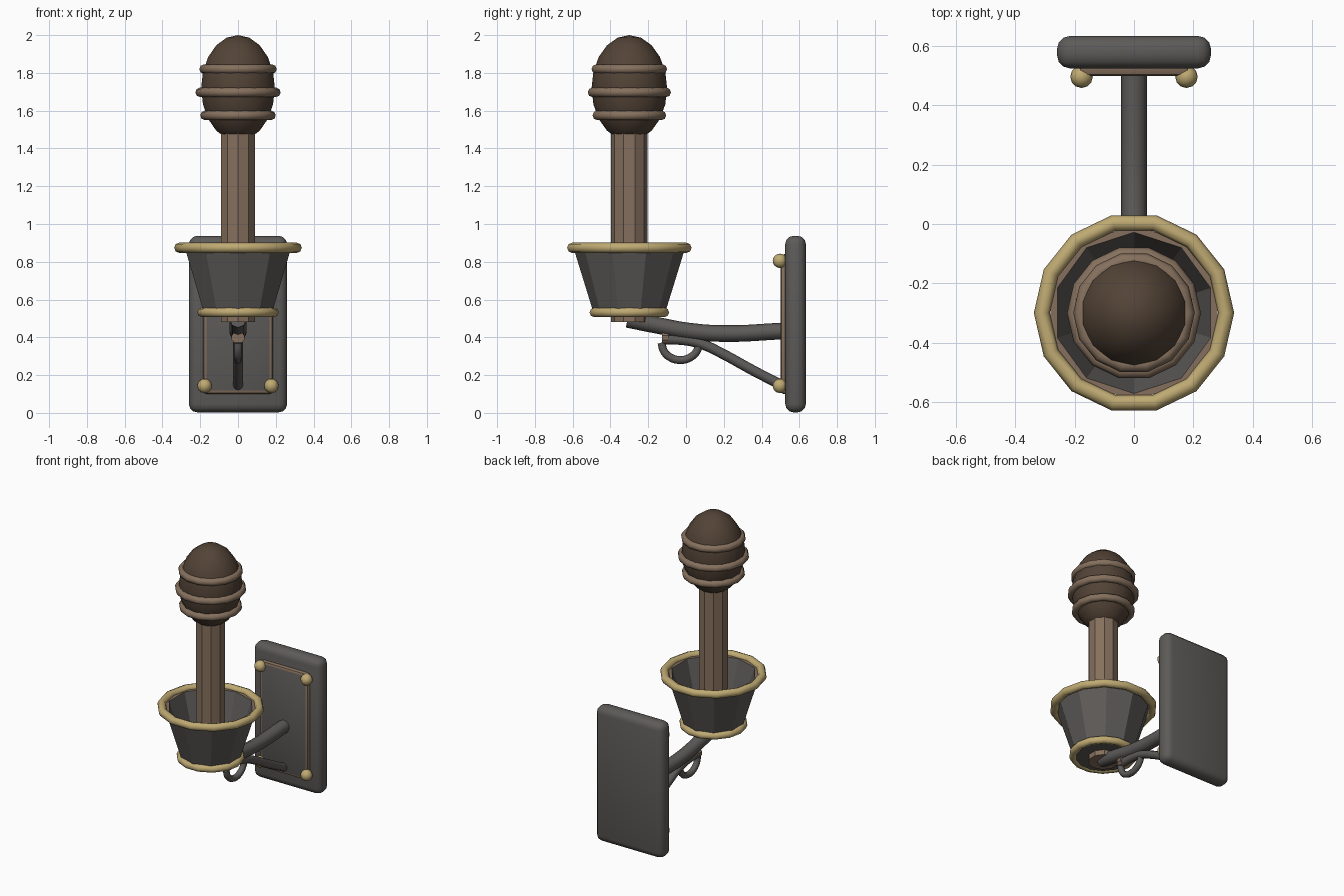
import bpy, math

if "Cube" in bpy.data.objects:
    bpy.data.objects.remove(bpy.data.objects["Cube"])

CY = -0.30  # y of the torch axis


def mat(name, rgb):
    m = bpy.data.materials.new(name)
    m.diffuse_color = (*rgb, 1)
    m.use_nodes = True
    m.node_tree.nodes["Principled BSDF"].inputs["Base Color"].default_value = m.diffuse_color
    return m


IRON = mat("iron_grey", (0.11, 0.104, 0.098))
GOLD = mat("pale_gold", (0.52, 0.40, 0.17))
WOOD = mat("brown_wood", (0.235, 0.162, 0.11))
DARK = mat("dark_brown", (0.085, 0.056, 0.037))


def finish(name, *mats, angle=30):
    o = bpy.context.object
    o.name = name
    for m in mats:
        o.data.materials.append(m)
    bpy.ops.object.transform_apply(location=False, rotation=True, scale=True)
    bpy.ops.object.shade_smooth_by_angle(angle=math.radians(angle))
    return o


def ring(name, m, z, outer, minor, segs=14):
    bpy.ops.mesh.primitive_torus_add(major_segments=segs, minor_segments=8, location=(0, CY, z),
                                     major_radius=outer - minor, minor_radius=minor)
    return finish(name, m, angle=50)


def box(name, size, loc, bevel, segs, *mats):
    bpy.ops.mesh.primitive_cube_add(size=1, location=loc)
    o = bpy.context.object
    o.scale = size
    bpy.ops.object.transform_apply(location=False, rotation=False, scale=True)
    b = o.modifiers.new("bevel", 'BEVEL')
    b.width, b.segments = bevel, segs
    bpy.ops.object.modifier_apply(modifier="bevel")
    return finish(name, *mats, angle=35)


def tube(name, m, pts, radius):
    """Round bar through (y, z) points in the x = 0 plane."""
    c = bpy.data.curves.new(name, 'CURVE')
    c.dimensions = '3D'
    c.bevel_depth, c.bevel_resolution, c.use_fill_caps = radius, 2, True
    c.resolution_u = 5
    s = c.splines.new('BEZIER')
    s.bezier_points.add(len(pts) - 1)
    for p, (y, z) in zip(s.bezier_points, pts):
        p.co = (0, y, z)
        p.handle_left_type = p.handle_right_type = 'AUTO'
    o = bpy.data.objects.new(name, c)
    bpy.context.collection.objects.link(o)
    bpy.ops.object.select_all(action='DESELECT')
    o.select_set(True)
    bpy.context.view_layer.objects.active = o
    bpy.ops.object.convert(target='MESH')
    return finish(name, m, angle=50)


# Wall plate with a brown-edged raised panel
box("wall_plate", (0.52, 0.11, 0.935), (0, 0.58, 0.47), 0.045, 3, IRON)
panel = box("raised_panel", (0.37, 0.06, 0.74), (0, 0.53, 0.47), 0.018, 2, WOOD, IRON)
for f in panel.data.polygons:
    if f.normal.y < -0.98:
        f.material_index = 1

# Corner studs
for x in (-0.177, 0.177):
    for z in (0.143, 0.805):
        bpy.ops.mesh.primitive_uv_sphere_add(segments=12, ring_count=8, radius=0.038,
                                             location=(x, 0.497, z))
        finish("corner_stud", GOLD, angle=50)

# Support arm, brace and scroll
tube("upper_arm", IRON, [(-0.31, 0.495), (-0.15, 0.463), (0.0, 0.435), (0.2, 0.42), (0.52, 0.434)], 0.044)
tube("lower_brace", IRON, [(-0.12, 0.39), (0.0, 0.384), (0.09, 0.362), (0.19, 0.315),
                           (0.36, 0.222), (0.52, 0.14)], 0.027)
tube("scroll_hook", IRON, [(-0.03 + 0.1 * math.cos(a), 0.372 + 0.092 * math.sin(a))
                           for a in [math.pi + i * math.pi / 6 for i in range(7)]], 0.021)
bpy.ops.mesh.primitive_cylinder_add(vertices=10, radius=0.035, depth=0.035,
                                    location=(0, -0.11, 0.398), rotation=(math.pi / 2, 0, 0))
finish("brace_collar", WOOD)

# Hollow tapered cup: closed floor, outer wall, rim, inner wall
prof = [(0.0, 0.515), (0.185, 0.515), (0.296, 0.875), (0.272, 0.875), (0.168, 0.545), (0.0, 0.545)]
N = 10
verts, faces, rows = [], [], []
for r, z in prof[1:-1]:
    rows.append(len(verts))
    for i in range(N):
        a = 2 * math.pi * i / N
        verts.append((r * math.sin(a), r * math.cos(a), z))
for a, b in zip(rows, rows[1:]):
    for i in range(N):
        j = (i + 1) % N
        faces.append((a + j, a + i, b + i, b + j))
faces.append(tuple(range(N)))
faces.append(tuple(reversed(range(rows[-1], rows[-1] + N))))
me = bpy.data.meshes.new("cup")
me.from_pydata(verts, [], faces)
cup = bpy.data.objects.new("cup", me)
cup.location.y = CY
bpy.context.collection.objects.link(cup)
bpy.ops.object.select_all(action='DESELECT')
cup.select_set(True)
bpy.context.view_layer.objects.active = cup
bpy.ops.object.mode_set(mode='EDIT')
bpy.ops.mesh.select_all(action='SELECT')
bpy.ops.mesh.normals_make_consistent(inside=False)
bpy.ops.object.mode_set(mode='OBJECT')
finish("cup", IRON, WOOD)
for f in me.polygons:
    if f.center.z > 0.87:
        f.material_index = 1

ring("cup_top_ring", GOLD, 0.874, 0.338, 0.027)
ring("cup_bottom_ring", GOLD, 0.532, 0.216, 0.025)

# Shaft
bpy.ops.mesh.primitive_cylinder_add(vertices=10, radius=0.096, depth=1.04, location=(0, CY, 1.0))
finish("shaft", WOOD)

# Torch head with binding rings
bpy.ops.mesh.primitive_uv_sphere_add(segments=14, ring_count=10, radius=1, location=(0, CY, 1.72))
bpy.context.object.scale = (0.2, 0.2, 0.28)
finish("torch_head", DARK, angle=60)
for z, r in ((1.575, 0.2), (1.697, 0.226), (1.82, 0.205)):
    ring("binding_ring", WOOD, z, r, 0.025)
